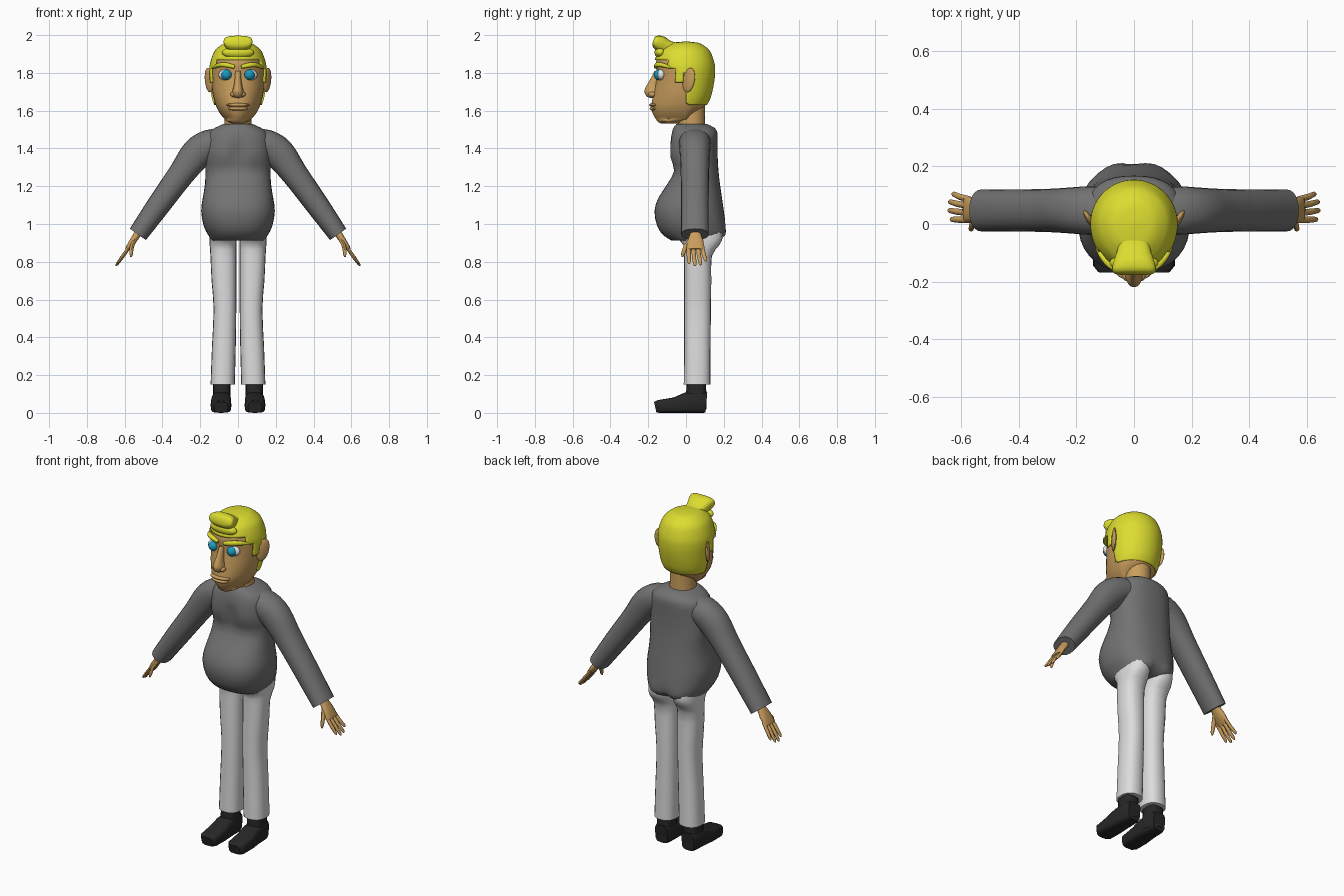
import bpy, bmesh, math
from mathutils import Vector, Matrix


def material(name, col):
    m = bpy.data.materials.new(name)
    m.diffuse_color = (*col, 1)
    return m


SKIN = material("skin tan", (0.58, 0.34, 0.11))
HAIR = material("hair yellow", (0.72, 0.72, 0.03))
GREY = material("sweater grey", (0.17, 0.17, 0.17))
PALE = material("trouser pale grey", (0.72, 0.72, 0.72))
BLACK = material("shoe black", (0.02, 0.02, 0.02))
BLUE = material("iris blue", (0.01, 0.33, 0.52))
WHITE = material("eye white", (0.85, 0.85, 0.85))


def finish(name, bm, mat, mirror=False, angle=50):
    bmesh.ops.recalc_face_normals(bm, faces=bm.faces)
    me = bpy.data.meshes.new(name)
    bm.to_mesh(me)
    bm.free()
    me.materials.append(mat)
    ob = bpy.data.objects.new(name, me)
    bpy.context.collection.objects.link(ob)
    bpy.ops.object.select_all(action='DESELECT')
    ob.select_set(True)
    bpy.context.view_layer.objects.active = ob
    bpy.ops.object.shade_smooth_by_angle(angle=math.radians(angle))
    if mirror:
        ob.modifiers.new("mirror", 'MIRROR').use_mirror_merge = False
    return ob


def skin_rings(bm, rings):
    """Bridge equal rings of points and cap both ends."""
    vs = [[bm.verts.new(p) for p in r] for r in rings]
    n = len(vs[0])
    for a, b in zip(vs, vs[1:]):
        for i in range(n):
            j = (i + 1) % n
            bm.faces.new((a[i], a[j], b[j], b[i]))
    bm.faces.new(vs[0])
    bm.faces.new(vs[-1])


def resample(rows, steps):
    """Catmull-Rom interpolation between rows of numbers."""
    out = []
    for i in range(len(rows) - 1):
        p0, p1, p2 = rows[max(i - 1, 0)], rows[i], rows[i + 1]
        p3 = rows[min(i + 2, len(rows) - 1)]
        for k in range(steps):
            t = k / steps
            out.append([0.5 * (2 * b + (c - a) * t + (2 * a - 5 * b + 4 * c - d) * t * t
                               + (3 * b - a - 3 * c + d) * t ** 3)
                        for a, b, c, d in zip(p0, p1, p2, p3)])
    return out + [list(rows[-1])]


def spow(v, p):
    return math.copysign(abs(v) ** (2 / p), v)


def upright(rows, p=2.0, n=24, steps=1, cy=None, cleft=None):
    """Vertical loft; row = z, half width, front y, back y, centre x."""
    bm = bmesh.new()
    rings = []
    for z, hw, yf, yb, cx in resample(rows, steps):
        mid = (yf + yb) / 2 if cy is None or not yf < cy < yb else cy
        f, b = cleft(z) if cleft else (0, 0)
        ring = []
        for i in range(n):
            a = 2 * math.pi * i / n
            x, s = hw * spow(math.cos(a), p), spow(math.sin(a), p)
            y = mid + s * ((yb - mid) if s > 0 else (mid - yf))
            y += (-b if s > 0 else f) * math.exp(-(x / 0.035) ** 2)
            ring.append((cx + x, y, z))
        rings.append(ring)
    skin_rings(bm, rings)
    return bm


def tube(bm, rows, side, p=2.0, n=12):
    """Loft on a path; row = x, y, z, half size along side, other half size."""
    pts = [Vector(r[:3]) for r in rows]
    rings = []
    for i, r in enumerate(rows):
        t = (pts[min(i + 1, len(pts) - 1)] - pts[max(i - 1, 0)]).normalized()
        s = Vector(side)
        s = (s - t * s.dot(t)).normalized()
        v = t.cross(s)
        rings.append([pts[i] + s * r[3] * spow(math.cos(a), p) + v * r[4] * spow(math.sin(a), p)
                      for a in (2 * math.pi * k / n for k in range(n))])
    skin_rings(bm, rings)
    return bm


def blob(c, r, rot=Matrix.Identity(4)):
    bm = bmesh.new()
    bmesh.ops.create_uvsphere(bm, u_segments=24, v_segments=14, radius=1,
                              matrix=Matrix.Translation(c) @ rot @ Matrix.Diagonal((*r, 1)))
    return bm


# Sweater body: pot belly, chest groove and seat cleft
torso = [(0.912, .140, -.075, .175, 0), (0.94, .157, -.120, .217, 0), (0.99, .182, -.153, .212, 0),
         (1.07, .195, -.167, .200, 0), (1.14, .186, -.145, .190, 0), (1.21, .175, -.100, .180, 0),
         (1.28, .172, -.065, .172, 0), (1.35, .174, -.088, .168, 0), (1.42, .170, -.088, .167, 0),
         (1.48, .160, -.076, .167, 0), (1.51, .120, -.066, .150, 0), (1.53, .075, -.050, .108, 0)]


def grooves(z):
    return (.03 * math.exp(-((z - 1.37) / .06) ** 2), .03 * math.exp(-((z - .92) / .05) ** 2))


finish("sweater_body", upright(torso, 2.4, 36, 2, None, grooves), GREY)

# Sleeves
sleeve = [(.06, .047, 1.43, .085, .075), (.15, .047, 1.42, .085, .08), (.22, .047, 1.37, .080, .084),
          (.30, .047, 1.265, .075, .07), (.42, .047, 1.10, .073, .062), (.53, .047, .945, .073, .052)]
finish("sleeve", tube(bmesh.new(), resample(sleeve, 3), (0, 1, 0), 2.2, 20), GREY, True)

# Hands: palm, four fingers and thumb
bm = tube(bmesh.new(), [(.50, .05, .99, .026, .022), (.53, .05, .95, .028, .02), (.555, .05, .912, .042, .018),
                        (.583, .05, .873, .046, .013), (.588, .05, .865, .042, .009)], (0, 1, 0), 2.3, 14)
for y0, y1, x1, z1 in ((.014, .016, .638, .79), (.038, .047, .646, .778), (.062, .077, .644, .782),
                       (.085, .104, .632, .802)):
    tube(bm, [(.57, y0, .885, .011, .009), ((.58 + x1) / 2, (y0 + y1) / 2, (.87 + z1) / 2, .011, .009),
              (x1 - .005, y1, z1 + .008, .009, .007), (x1, y1, z1, .004, .003)], (0, 1, 0), 2, 8)
tube(bm, [(.545, .03, .92, .015, .012), (.562, -.002, .88, .013, .011), (.566, -.017, .84, .010, .009),
          (.566, -.019, .825, .004, .004)], (0, 1, 0), 2, 8)
finish("hand", bm, SKIN, True)

# Trouser legs
leg = [(.15, .064, -.012, .130, .081), (.35, .063, -.010, .130, .075), (.55, .060, -.010, .132, .069),
       (.70, .066, -.010, .134, .074), (.83, .069, -.010, .137, .077), (.89, .071, -.015, .178, .079),
       (.93, .071, -.050, .195, .079), (.97, .070, -.060, .190, .079)]
finish("trouser_leg", upright(leg, 2.4, 20, 2), PALE, True)

# Shoes: foot plus ankle
bm = upright([(.02, .048, .0, .108, .086), (.10, .046, .0, .108, .086), (.17, .046, .005, .105, .086)], 3, 16)
tube(bm, [(.09, -.163, .030, .036, .028), (.09, -.145, .034, .052, .034), (.09, -.06, .041, .055, .041),
          (.088, .0, .054, .051, .054), (.087, .085, .056, .048, .056), (.087, .108, .054, .040, .053)],
     (1, 0, 0), 4, 16)
finish("shoe", bm, BLACK, True, 35)

# Neck and head
finish("neck", upright([(1.48, .076, -.045, .105, 0), (1.56, .070, -.045, .100, 0),
                        (1.66, .072, -.045, .102, 0)], 2, 24), SKIN)
head = [(1.533, .035, -.135, -.030, 0), (1.545, .060, -.152, .000, 0), (1.58, .092, -.174, .040, 0),
        (1.62, .114, -.184, .096, 0), (1.66, .127, -.178, .118, 0), (1.70, .135, -.170, .130, 0),
        (1.75, .140, -.160, .140, 0), (1.80, .143, -.155, .145, 0), (1.85, .139, -.160, .142, 0),
        (1.90, .119, -.140, .122, 0), (1.93, .093, -.110, .095, 0), (1.95, .058, -.070, .060, 0),
        (1.957, .008, -.010, .010, 0)]
finish("head", upright(head, 2, 40, 3, 0.0), SKIN)

# Hair cap: swollen copy of the skull, trimmed along a hairline
bm = upright([(z + (.008 if z > 1.88 else 0), w + .009, f - .009, b + .009, 0)
              for z, w, f, b, _ in head[3:]], 2, 72, 6, 0.0)


def hairline(y):
    return 1.87 if y < -.10 else 1.825 if y < -.055 else 1.75 if y < -.012 else 1.80 if y < .005 else 1.63


cut = [f for f in bm.faces
       if f.calc_center_median().z < hairline(f.calc_center_median().y) or len(f.verts) > 4 and f.verts[0].co.z < 1.7]
bmesh.ops.delete(bm, geom=cut, context='FACES')
cap = finish("hair_cap", bm, HAIR)
shell = cap.modifiers.new("thickness", 'SOLIDIFY')
shell.thickness, shell.offset = .009, -1

# Quiff rolling forward over the forehead
quiff = [(0, -.03, 1.935, .05, .02), (0, -.09, 1.937, .058, .034), (0, -.135, 1.955, .072, .042),
         (0, -.162, 1.968, .076, .032), (0, -.172, 1.972, .062, .018)]
finish("quiff", tube(bmesh.new(), resample(quiff, 3), (1, 0, 0), 2.8, 24), HAIR)
finish("quiff_base", blob((0, -.135, 1.908), (.085, .032, .032)), HAIR)

# Eyebrows
finish("eyebrow", tube(bmesh.new(), resample([(.018, -.160, 1.832, .010, .010), (.070, -.150, 1.843, .013, .013),
                                              (.105, -.118, 1.840, .011, .012), (.127, -.082, 1.828, .006, .008)], 3),
                       (0, 0, 1), 2.4, 10), HAIR, True)

# Eyes
finish("eyeball", blob((.060, -.131, 1.79), (.043, .025, .031)), WHITE, True)
finish("iris", blob((.061, -.143, 1.79), (.028, .028, .028)), BLUE, True)

# Nose and nostril wings
finish("nose", upright([(1.668, .012, -.190, -.13, 0), (1.675, .026, -.208, -.13, 0), (1.70, .030, -.220, -.13, 0),
                        (1.725, .024, -.213, -.13, 0), (1.76, .018, -.193, -.13, 0),
                        (1.81, .014, -.166, -.13, 0)], 2, 16, 3), SKIN)
finish("nostril", blob((.025, -.178, 1.686), (.015, .02, .014)), SKIN, True)

# Lips
finish("upper_lip", blob((0, -.168, 1.630), (.062, .028, .011)), SKIN)
finish("lower_lip", blob((0, -.166, 1.611), (.052, .027, .012)), SKIN)

# Ears flared backwards
turn = Matrix.Rotation(-.55, 4, 'Z') @ Matrix.Rotation(-.22, 4, 'X')
finish("ear", blob((.154, .015, 1.762), (.012, .036, .066), turn), SKIN, True)
